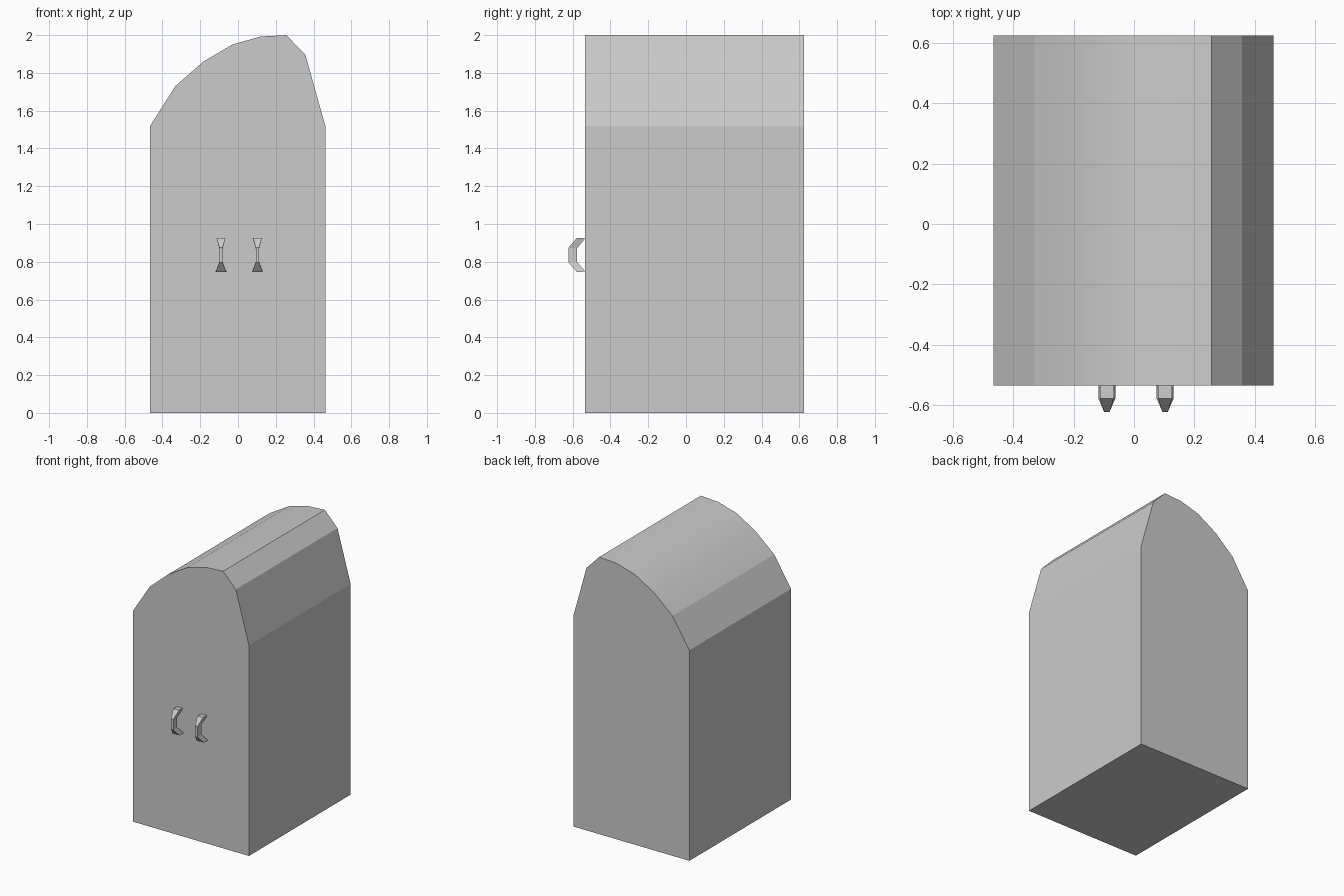
import bpy, bmesh, math

if "Cube" in bpy.data.objects:
    bpy.data.objects.remove(bpy.data.objects["Cube"])


def make_object(name, bm):
    bmesh.ops.recalc_face_normals(bm, faces=bm.faces)
    mesh = bpy.data.meshes.new(name)
    bm.to_mesh(mesh)
    bm.free()
    obj = bpy.data.objects.new(name, mesh)
    bpy.context.collection.objects.link(obj)
    return obj


def loft(name, rings):
    """Join equal-sized rings of points and cap both ends."""
    bm = bmesh.new()
    loops = [[bm.verts.new(p) for p in ring] for ring in rings]
    n = len(loops[0])
    for a, b in zip(loops, loops[1:]):
        for i in range(n):
            j = (i + 1) % n
            bm.faces.new((a[i], a[j], b[j], b[i]))
    bm.faces.new(loops[0])
    bm.faces.new(loops[-1])
    return make_object(name, bm)


# Cabinet body: lopsided arched profile extruded front to back
profile = [(-0.465, 0), (0.462, 0), (0.462, 1.52), (0.357, 1.895),
           (0.256, 2.0), (0.118, 1.992), (-0.03, 1.95), (-0.183, 1.86),
           (-0.33, 1.732), (-0.465, 1.52)]
body = loft("cabinet_body", [[(x, y, z) for x, z in profile]
                             for y in (-0.535, 0.625)])
bpy.context.view_layer.objects.active = body
body.select_set(True)
bpy.ops.object.shade_smooth_by_angle(angle=math.radians(15))

# Handles: bent straps, pinched in the middle
# (outer y, outer z, inner y, inner z, half width)
stations = [(-0.578, 0.926, -0.533, 0.924, 0.023),
            (-0.622, 0.875, -0.578, 0.870, 0.009),
            (-0.622, 0.797, -0.578, 0.800, 0.009),
            (-0.578, 0.746, -0.533, 0.748, 0.028)]
for name, cx in (("left_handle", -0.090), ("right_handle", 0.103)):
    loft(name, [[(cx - w, oy, oz), (cx + w, oy, oz),
                 (cx + w, iy, iz), (cx - w, iy, iz)]
                for oy, oz, iy, iz, w in stations])
